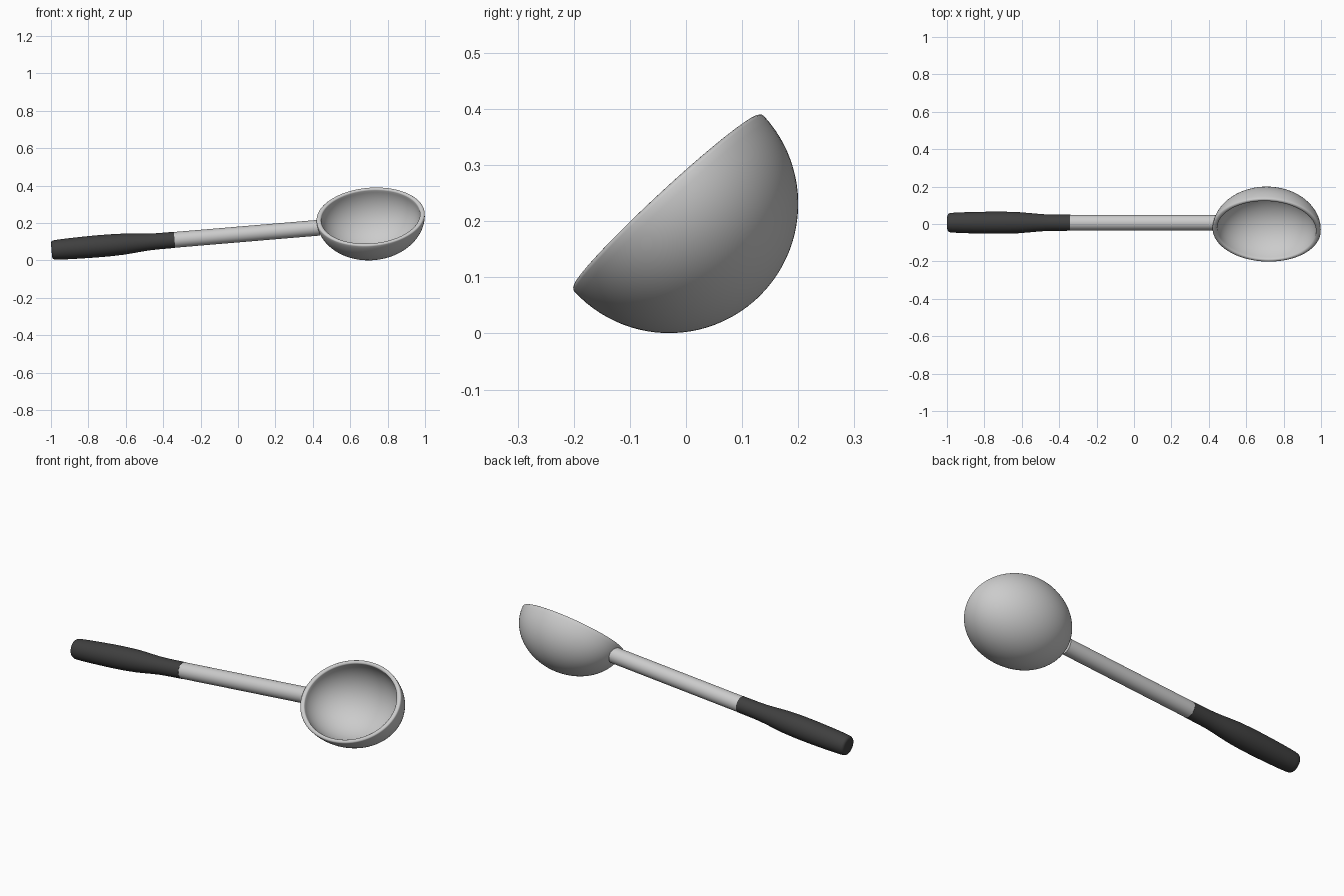
import bpy, bmesh, math
from mathutils import Matrix

if "Cube" in bpy.data.objects:
    bpy.data.objects.remove(bpy.data.objects["Cube"])

TILT = math.radians(4.8)      # rise of the whole tool along x
OPEN = math.radians(42.6)     # roll of the bowl mouth towards the front


def material(name, value):
    m = bpy.data.materials.new(name)
    m.diffuse_color = (value, value, value, 1)
    m.use_nodes = True
    m.node_tree.nodes["Principled BSDF"].inputs["Base Color"].default_value = m.diffuse_color
    return m


def lathe(name, profile, mat, matrix, segments=64, angle=40):
    """Spin (radius, height) points around z, then place with matrix."""
    bm = bmesh.new()
    verts = [bm.verts.new((r, 0, z)) for r, z in profile]
    edges = [bm.edges.new(p) for p in zip(verts, verts[1:])]
    bmesh.ops.spin(bm, geom=verts + edges, cent=(0, 0, 0), axis=(0, 0, 1),
                   angle=math.tau, steps=segments, use_duplicate=False)
    bmesh.ops.remove_doubles(bm, verts=bm.verts, dist=1e-5)
    bmesh.ops.transform(bm, matrix=matrix, verts=bm.verts)
    bmesh.ops.recalc_face_normals(bm, faces=bm.faces)
    mesh = bpy.data.meshes.new(name)
    bm.to_mesh(mesh)
    bm.free()
    mesh.materials.append(mat)
    obj = bpy.data.objects.new(name, mesh)
    bpy.context.collection.objects.link(obj)
    bpy.ops.object.select_all(action='DESELECT')
    obj.select_set(True)
    bpy.context.view_layer.objects.active = obj
    bpy.ops.object.shade_smooth_by_angle(angle=math.radians(angle))
    return obj


steel = material("brushed steel", 0.60)
rubber = material("dark rubber", 0.05)

# handle axis: local z runs along the tilted handle
rise = Matrix.Rotation(-TILT, 4, 'Y')
handle = (Matrix.Translation((-0.997, 0.007, 0.055)) @ rise
          @ Matrix.Rotation(math.pi / 2, 4, 'Y'))

# grip: swollen at the rear, necking down to the shaft
lathe("grip", [(0, 0), (0.038, 0), (0.047, 0.004), (0.051, 0.012),
               (0.053, 0.03), (0.0555, 0.08), (0.0575, 0.15), (0.059, 0.23),
               (0.0588, 0.31), (0.0565, 0.38), (0.0525, 0.43), (0.048, 0.48),
               (0.045, 0.52), (0.0435, 0.56), (0.043, 0.66), (0, 0.66)],
      rubber, handle)

# shaft: plain rod ending inside the bowl wall
lathe("shaft", [(0, 0.64), (0.042, 0.64), (0.042, 1.438), (0, 1.438)],
      steel, handle)

# bowl: half shell with a rounded rim, stretched along the handle
R, WALL, N = 0.23, 0.02, 24
arc = [i * math.pi / 2 / N for i in range(N + 1)]
outer = [(R * math.sin(a), -R * math.cos(a)) for a in arc]
inner = [((R - WALL) * math.sin(a), -(R - WALL) * math.cos(a)) for a in arc[::-1]]
rim = [(R - WALL / 2 + WALL / 2 * math.cos(b), 0.4 * WALL * math.sin(b))
       for b in (i * math.pi / 8 for i in range(1, 8))]
outer[0], inner[-1] = (0, -R), (0, WALL - R)
bowl = (Matrix.Translation((0.709, -0.03, 0.231)) @ rise
        @ Matrix.Rotation(OPEN, 4, 'X') @ Matrix.Diagonal((0.29 / R, 1, 1, 1)))
lathe("bowl", outer + rim + inner, steel, bowl, segments=96, angle=60)
